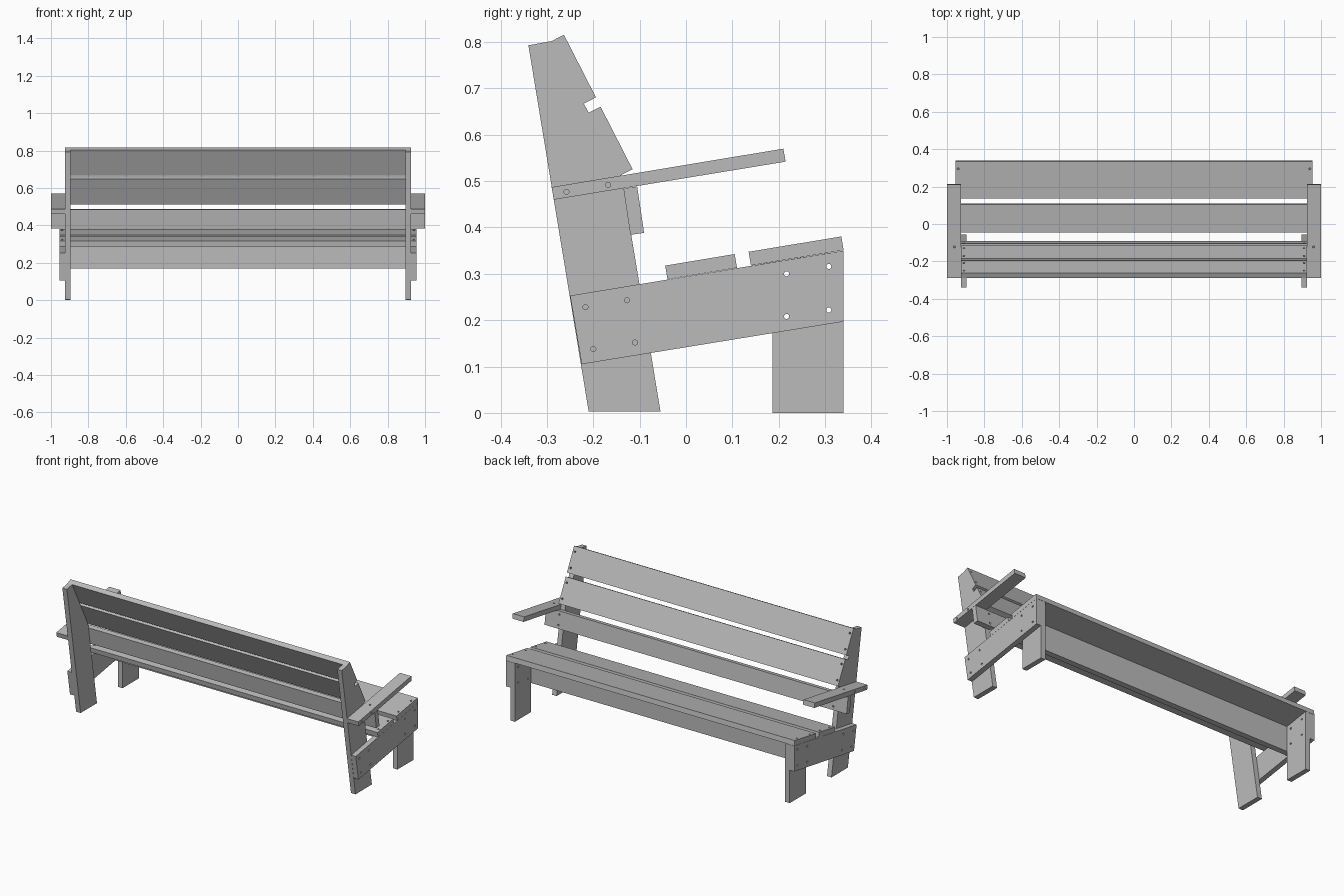
import bpy, bmesh
from mathutils import Vector

cube = bpy.data.objects.get("Cube")
if cube:
    bpy.data.objects.remove(cube, do_unlink=True)

grey = bpy.data.materials.new("plain_grey")
grey.use_nodes = True
COLOUR = (0.5, 0.5, 0.5, 1)
grey.diffuse_color = COLOUR
grey.node_tree.nodes["Principled BSDF"].inputs["Base Color"].default_value = COLOUR

THICK = 0.03
INNER, MID, OUTER = 0.895, 0.925, 0.955   # layers of the side frames
HOLE = 0.0055


def make_object(name, bm):
    bmesh.ops.recalc_face_normals(bm, faces=bm.faces)
    mesh = bpy.data.meshes.new(name)
    bm.to_mesh(mesh)
    bm.free()
    mesh.materials.append(grey)
    obj = bpy.data.objects.new(name, mesh)
    bpy.context.collection.objects.link(obj)
    return obj


def drill(obj, holes):
    """Cut round screw holes, each a centre and an axis."""
    bm = bmesh.new()
    for centre, axis in holes:
        turn = Vector(axis).to_track_quat('Z', 'Y').to_matrix().to_4x4()
        turn.translation = centre
        bmesh.ops.create_cone(bm, cap_ends=True, segments=16, radius1=HOLE,
                              radius2=HOLE, depth=0.2, matrix=turn)
    cutter = make_object("hole_cutter", bm)
    cutter.hide_render = True
    mod = obj.modifiers.new("holes", 'BOOLEAN')
    mod.operation, mod.solver, mod.object = 'DIFFERENCE', 'EXACT', cutter
    bpy.context.view_layer.update()
    graph = bpy.context.evaluated_depsgraph_get()
    obj.data = bpy.data.meshes.new_from_object(obj.evaluated_get(graph))
    obj.modifiers.clear()
    bpy.data.objects.remove(cutter, do_unlink=True)


def board(name, profile, x0, x1, holes=()):
    """Extrude a side profile of (y, z) points from x0 to x1."""
    bm = bmesh.new()
    face = bm.faces.new([bm.verts.new((x0, y, z)) for y, z in profile])
    out = bmesh.ops.extrude_face_region(bm, geom=[face])
    moved = [v for v in out["geom"] if isinstance(v, bmesh.types.BMVert)]
    bmesh.ops.translate(bm, verts=moved, vec=(x1 - x0, 0, 0))
    obj = make_object(name, bm)
    if holes:
        drill(obj, holes)
    return obj


def plank(name, start, end, half, hole_x):
    """Long plank lying on the line start-end, with two screws at each end."""
    a, b = Vector(start), Vector(end)
    along = (b - a).normalized()
    out = Vector((along.y, -along.x)) * THICK
    holes = []
    for t in (0.2, 0.8):
        p = a.lerp(b, t) + out / 2
        holes += [((s * hole_x, *p), (0, *out)) for s in (-1, 1)]
    board(name, [a, b, b + out, a + out], -half, half, holes)


# Side frames
upright = [(-0.21, 0.003), (-0.055, 0.003), (-0.139, 0.51), (-0.29, 0.802), (-0.34, 0.793)]
front_leg = [(0.187, 0), (0.34, 0), (0.34, 0.35), (0.187, 0.325)]
rail = [(-0.25, 0.253), (-0.225, 0.105), (0.34, 0.197), (0.34, 0.35)]
arm = [(-0.285, 0.46), (0.215, 0.542), (0.21, 0.57), (-0.29, 0.487)]
front_screws = [(0.217, 0.3), (0.308, 0.316), (0.217, 0.208), (0.308, 0.222)]
back_screws = [(-0.217, 0.228), (-0.127, 0.243), (-0.2, 0.138), (-0.11, 0.152)]
arm_screws = [(-0.258, 0.477), (-0.168, 0.492)]

for side, s in (("left", 1), ("right", -1)):
    def across(points):
        return [((s * 0.94, y, z), (1, 0, 0)) for y, z in points]
    board(side + "_upright", upright, s * INNER, s * MID)
    board(side + "_front_leg", front_leg, s * INNER, s * MID, across(front_screws))
    board(side + "_seat_rail", rail, s * MID, s * OUTER, across(front_screws + back_screws))
    board(side + "_armrest", arm, s * MID, s,
          across(arm_screws) + [((s * 0.96, -0.12, 0.5), (0, -0.16, 1))])

# Seat
plank("front_seat_plank", (0.34, 0.351), (0.14, 0.318), OUTER, 0.94)
plank("rear_seat_plank", (0.11, 0.313), (-0.04, 0.288), OUTER, 0.94)
board("seat_apron", [(0.157, 0.17), (0.187, 0.174), (0.187, 0.325), (0.157, 0.32)], -MID, MID)

# Backrest
plank("lower_back_plank", (-0.12, 0.384), (-0.135, 0.484), 1.0, 0.91)
plank("middle_back_plank", (-0.142, 0.512), (-0.211, 0.647), MID, 0.91)
plank("top_back_plank", (-0.221, 0.667), (-0.29, 0.802), MID, 0.91)
